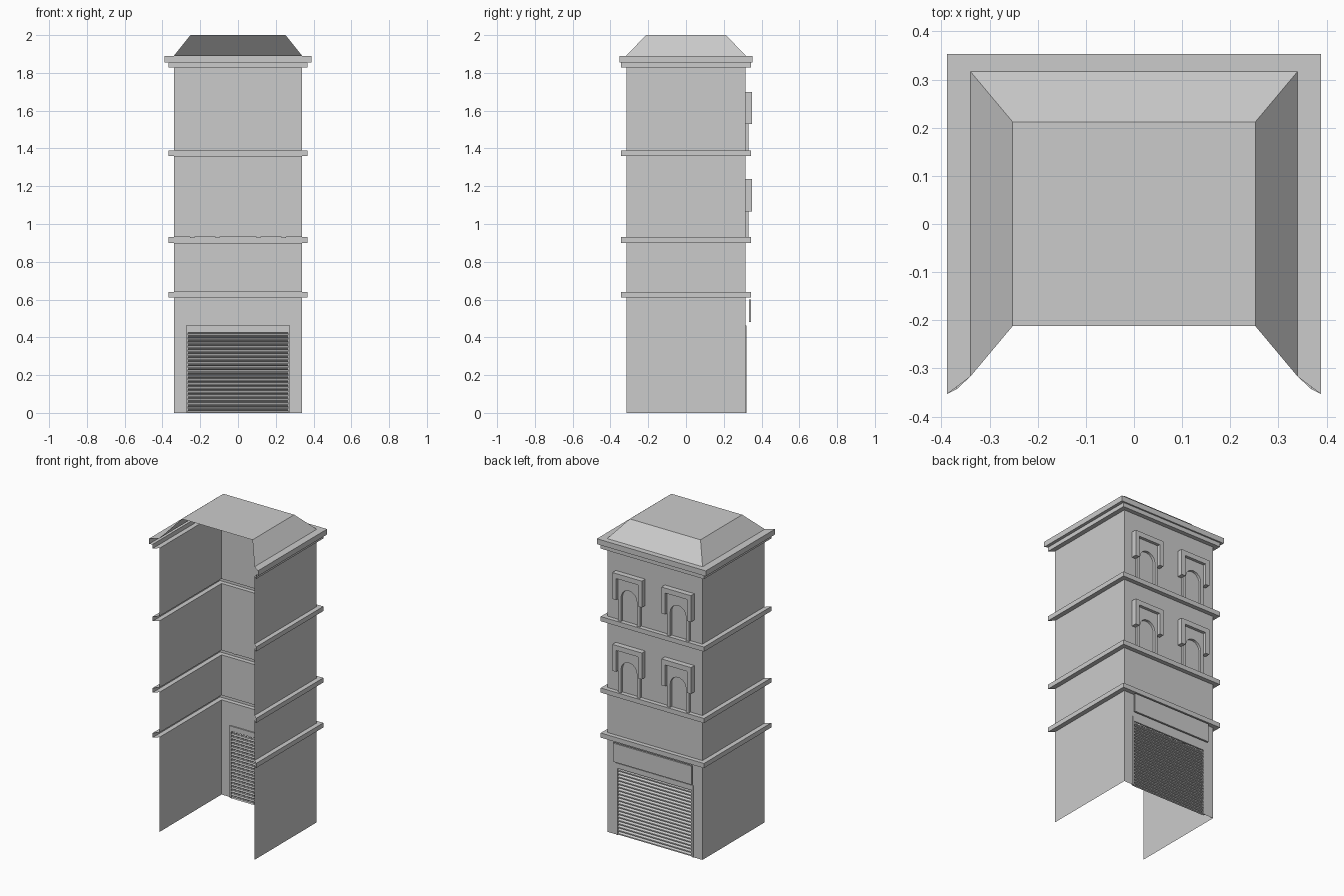
import bpy, math

if "Cube" in bpy.data.objects:
    bpy.data.objects.remove(bpy.data.objects["Cube"])


def make(name, verts, faces):
    me = bpy.data.meshes.new(name)
    me.from_pydata(verts, [], faces)
    me.update()
    ob = bpy.data.objects.new(name, me)
    bpy.context.collection.objects.link(ob)
    return ob


def box(name, x0, x1, y0, y1, z0, z1):
    v = [(x, y, z) for z in (z0, z1) for x, y in ((x0, y0), (x1, y0), (x1, y1), (x0, y1))]
    f = [(3, 2, 1, 0), (4, 5, 6, 7), (0, 1, 5, 4), (1, 2, 6, 5), (2, 3, 7, 6), (3, 0, 4, 7)]
    return make(name, v, f)


def prism(name, outline, y0, y1):
    """Extrude an (x, z) outline, counter-clockwise in x/z, along y."""
    n = len(outline)
    v = [(x, y, z) for y in (y0, y1) for x, z in outline]
    f = [tuple(range(n)), tuple(range(2 * n - 1, n - 1, -1))]
    f += [((i + 1) % n, i, n + i, n + (i + 1) % n) for i in range(n)]
    return make(name, v, f)


W, D = 0.338, 0.315          # half width and half depth of the walls
WALL = D
OPEN_X, OPEN_Z = 0.275, 0.463  # shutter opening


# Wall shell: profile with string courses, cornice and roof slope, swept on three sides
profile = [(W, D, 0)]
for z0, z1 in ((0.61, 0.64), (0.90, 0.93), (1.36, 1.39)):
    profile += [(W, D, z0), (W + 0.03, D + 0.028, z0), (W + 0.03, D + 0.028, z1), (W, D, z1)]
profile += [(W, D, 1.828), (W + 0.03, D + 0.028, 1.828), (W + 0.03, D + 0.028, 1.855),
            (0.388, 0.353, 1.855), (0.388, 0.353, 1.89), (0.34, 0.317, 1.89), (0.252, 0.212, 2.0)]
verts = []
for hx, hy, z in profile:
    verts += [(-hx, -hy, z), (-hx, hy, z), (hx, hy, z), (hx, -hy, z)]
faces = []
for r in range(len(profile) - 1):
    for i in range(3):
        if r == 0 and i == 1:
            continue
        a = r * 4 + i
        faces.append((a + 1, a, a + 4, a + 5))
t = (len(profile) - 1) * 4
faces.append((t + 3, t + 2, t + 1, t))

# Ground floor of the street wall, left open for the shutter
k = len(verts)
verts += [(-OPEN_X, D, 0), (-OPEN_X, D, OPEN_Z), (OPEN_X, D, OPEN_Z), (OPEN_X, D, 0)]
faces += [(k, 1, 5, k + 1), (k + 1, 5, 6, k + 2), (2, k + 3, k + 2, 6)]
make("wall_shell_and_roof", verts, faces)

# Shutter frame
prism("shutter_frame", [(-OPEN_X, 0), (-0.264, 0), (-0.264, 0.43), (0.264, 0.43), (0.264, 0),
                        (OPEN_X, 0), (OPEN_X, OPEN_Z), (-OPEN_X, OPEN_Z)], D - 0.008, D + 0.004)

# Rolling shutter: sawtooth sheet
slats, h = 20, 0.43 / 20
line = []
for i in range(slats):
    z = i * h
    line += [(0.304, z), (0.316, z + 0.15 * h), (0.316, z + 0.5 * h), (0.304, z + 0.85 * h)]
line.append((0.304, 0.43))
verts = [(x, y, z) for y, z in line for x in (-0.264, 0.264)]
make("rolling_shutter", verts,
     [(2 * i + 1, 2 * i, 2 * i + 2, 2 * i + 3) for i in range(len(line) - 1)])

# Blank sign board above the shutter
box("sign_board", -0.28, 0.28, 0.333, 0.345, 0.48, 0.60)

# Windows: arched surround with a U-shaped hood
for floor, base in (("lower", 0.927), ("upper", 1.39)):
    for side, cx in (("left", 0.175), ("right", -0.175)):
        r, ow = 0.056, 0.078
        spring, top = base + 0.155, base + 0.278
        arch = [(cx + r * math.cos(math.pi * i / 12), spring + r * math.sin(math.pi * i / 12))
                for i in range(13)]
        outline = ([(cx - ow, base), (cx - r, base)] + arch[::-1]
                   + [(cx + r, base), (cx + ow, base), (cx + ow, top), (cx - ow, top)])
        prism(f"{floor}_{side}_window_surround", outline, WALL, 0.331)
        a, b, low, high = 0.105, 0.078, base + 0.14, base + 0.31
        prism(f"{floor}_{side}_window_hood",
              [(cx - a, low), (cx - b, low), (cx - b, top), (cx + b, top),
               (cx + b, low), (cx + a, low), (cx + a, high), (cx - a, high)], WALL, 0.35)
